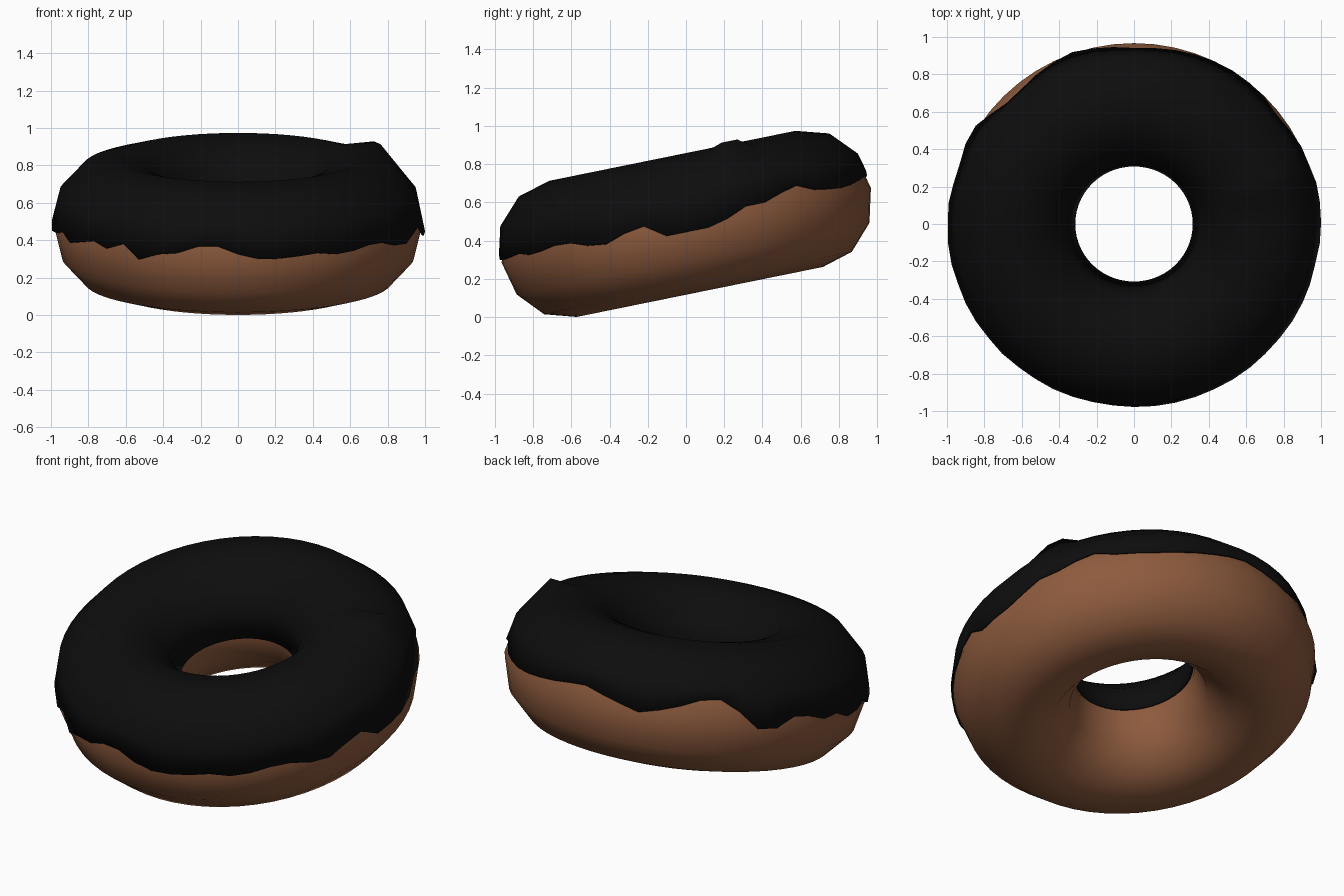
import bpy, bmesh, math

if "Cube" in bpy.data.objects:
    bpy.data.objects.remove(bpy.data.objects["Cube"])

TILT = math.atan(0.203)      # back edge raised
CENTER_Z = 0.487
R = 0.657                    # ring radius
SEG = 56                     # steps round the ring

# Lower rim of the icing: (angle in degrees, height above the ring's mid plane)
RIM = [(-7.5, -.04), (10, -.04), (17.5, .03), (29, .031), (33, .07), (39, .085), (46, .037),
       (60, .024), (75, .05), (89, .09), (100, .05), (110, .01), (122, .075), (131, .135),
       (138, .124), (147, -.02), (154, -.02), (163, .06), (172, 0), (179, .027), (189, -.03),
       (198, .034), (203, -.01), (208, -.017), (216, .035), (222, .03), (227, -.003),
       (229.5, .05), (235, .046), (237, -.02), (240.5, -.025), (246, .035), (252, .03),
       (258, .077), (264, .075), (270, .036), (276, .01), (287, .007), (294, .03), (300, .005),
       (312, .015), (318, .04), (330, -.018), (336, -.02), (342.5, .03), (348.5, .034),
       (352.5, -.04)]


def rim_height(deg):
    for (a, za), (b, zb) in zip(RIM, RIM[1:]):
        if a <= deg <= b:
            return za + (zb - za) * (deg - a) / (b - a)
    return -.04


def material(name, color):
    m = bpy.data.materials.new(name)
    m.diffuse_color = color
    m.use_nodes = True
    m.node_tree.nodes["Principled BSDF"].inputs["Base Color"].default_value = m.diffuse_color
    return m


def ring_surface(name, section, closed, mat):
    """Sweep section(angle) -> [(radius, z), ...] round the z axis."""
    bm = bmesh.new()
    rings = []
    for i in range(SEG):
        a = 2 * math.pi * i / SEG
        rings.append([bm.verts.new((r * math.cos(a), r * math.sin(a), z))
                      for r, z in section(math.degrees(a))])
    n = len(rings[0])
    for i in range(SEG):
        p, q = rings[i], rings[(i + 1) % SEG]
        for j in range(n if closed else n - 1):
            k = (j + 1) % n
            bm.faces.new((p[j], q[j], q[k], p[k])).smooth = True
    bm.normal_update()
    me = bpy.data.meshes.new(name)
    bm.to_mesh(me)
    bm.free()
    ob = bpy.data.objects.new(name, me)
    bpy.context.collection.objects.link(ob)
    me.materials.append(mat)
    ob.location.z = CENTER_Z
    ob.rotation_euler.x = TILT
    return ob


# Dough: twelve-sided section
def dough_section(deg):
    return [(R + .328 * math.cos(math.pi * k / 6), -.008 + .355 * math.sin(math.pi * k / 6))
            for k in range(12)]


# Icing: upper half of a slightly larger section with an uneven outer rim
def icing_section(deg):
    pts = [(R + .343 * math.cos(math.pi * k / 6), .363 * math.sin(math.pi * k / 6))
           for k in range(7)]
    h = rim_height(deg)
    t = max(h, 0) / pts[1][1]
    pts[0] = (pts[0][0] + (pts[1][0] - pts[0][0]) * t, h)
    # small lump on the right side
    if abs(deg - 22.5) < 4:
        pts[2] = (pts[2][0] - .02, pts[2][1] + .065)
    return pts


ring_surface("dough", dough_section, True, material("dough_brown", (.27, .105, .048, 1)))
icing = ring_surface("icing", icing_section, False, material("icing_black", (.004, .004, .004, 1)))
sol = icing.modifiers.new("thickness", 'SOLIDIFY')
sol.thickness = .01
sol.offset = -1
